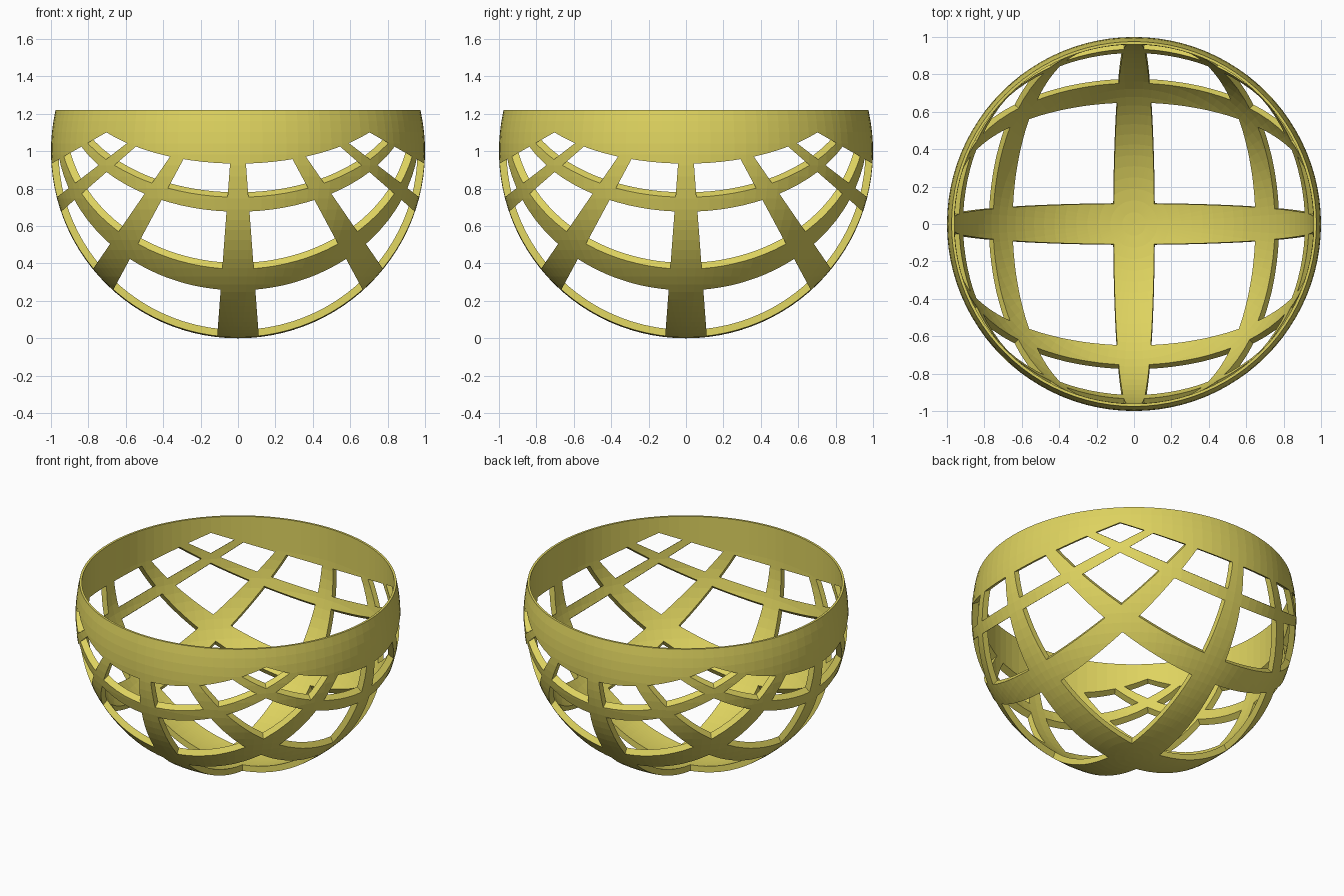
import bpy, bmesh, math

if "Cube" in bpy.data.objects:
    bpy.data.objects.remove(bpy.data.objects["Cube"])

H = 1.5            # height of the point all the cuts fan out from
STEP = 0.918       # grid spacing on the ground plane
HALF = 0.112       # half width of a lattice strip on the ground plane
RIM = 1.22         # height of the rim
R_IN = 0.961       # inner radius
SEG = 96

yellow = bpy.data.materials.new("yellow")
yellow.diffuse_color = (0.73, 0.65, 0.115, 1)
yellow.use_nodes = True
yellow.node_tree.nodes["Principled BSDF"].inputs["Base Color"].default_value = yellow.diffuse_color


def make_object(name, bm):
    bmesh.ops.recalc_face_normals(bm, faces=bm.faces)
    mesh = bpy.data.meshes.new(name)
    bm.to_mesh(mesh)
    bm.free()
    ob = bpy.data.objects.new(name, mesh)
    bpy.context.collection.objects.link(ob)
    mesh.materials.append(yellow)
    return ob


# bowl: outer sphere, hollow hemisphere with a straight inner wall above the middle
top = math.asin(RIM - 1)
N = 30
outer = [-math.pi / 2 + (top + math.pi / 2) * i / N for i in range(N + 1)]
profile = [(math.cos(a), 1 + math.sin(a)) for a in outer]
profile.append((R_IN, RIM))
M = 24
for i in range(M + 1):
    a = -math.pi / 2 * i / M
    profile.append((R_IN * math.cos(a), 1 + R_IN * math.sin(a)))
profile[0] = (0, profile[0][1])
profile[-1] = (0, profile[-1][1])

bm = bmesh.new()
verts = [bm.verts.new((r, 0, z)) for r, z in profile]
edges = [bm.edges.new(p) for p in zip(verts, verts[1:])]
bmesh.ops.spin(bm, geom=verts + edges, cent=(0, 0, 0), axis=(0, 0, 1),
               angle=2 * math.pi, steps=SEG, use_duplicate=False)
bmesh.ops.remove_doubles(bm, verts=bm.verts, dist=1e-4)
bowl = make_object("lattice_bowl", bm)

# grid openings: square beams fanning out from one point
bm = bmesh.new()
for i in range(-3, 3):
    for j in range(-3, 3):
        x0, x1 = i * STEP + HALF, (i + 1) * STEP - HALF
        y0, y1 = j * STEP + HALF, (j + 1) * STEP - HALF
        rings = []
        for z in (-0.3, 1.35):
            k = (H - z) / H
            rings.append([bm.verts.new((x * k, y * k, z)) for x, y in
                          ((x0, y0), (x1, y0), (x1, y1), (x0, y1))])
        lo, hi = rings
        bm.faces.new(lo)
        bm.faces.new(hi)
        for n in range(4):
            m = (n + 1) % 4
            bm.faces.new((lo[n], lo[m], hi[m], hi[n]))
cutter = make_object("opening_cutter", bm)
cutter.hide_render = True

mod = bowl.modifiers.new("openings", 'BOOLEAN')
mod.operation = 'DIFFERENCE'
mod.solver = 'EXACT'
mod.object = cutter
bpy.context.view_layer.objects.active = bowl
bpy.ops.object.modifier_apply(modifier=mod.name)
bpy.data.objects.remove(cutter)
